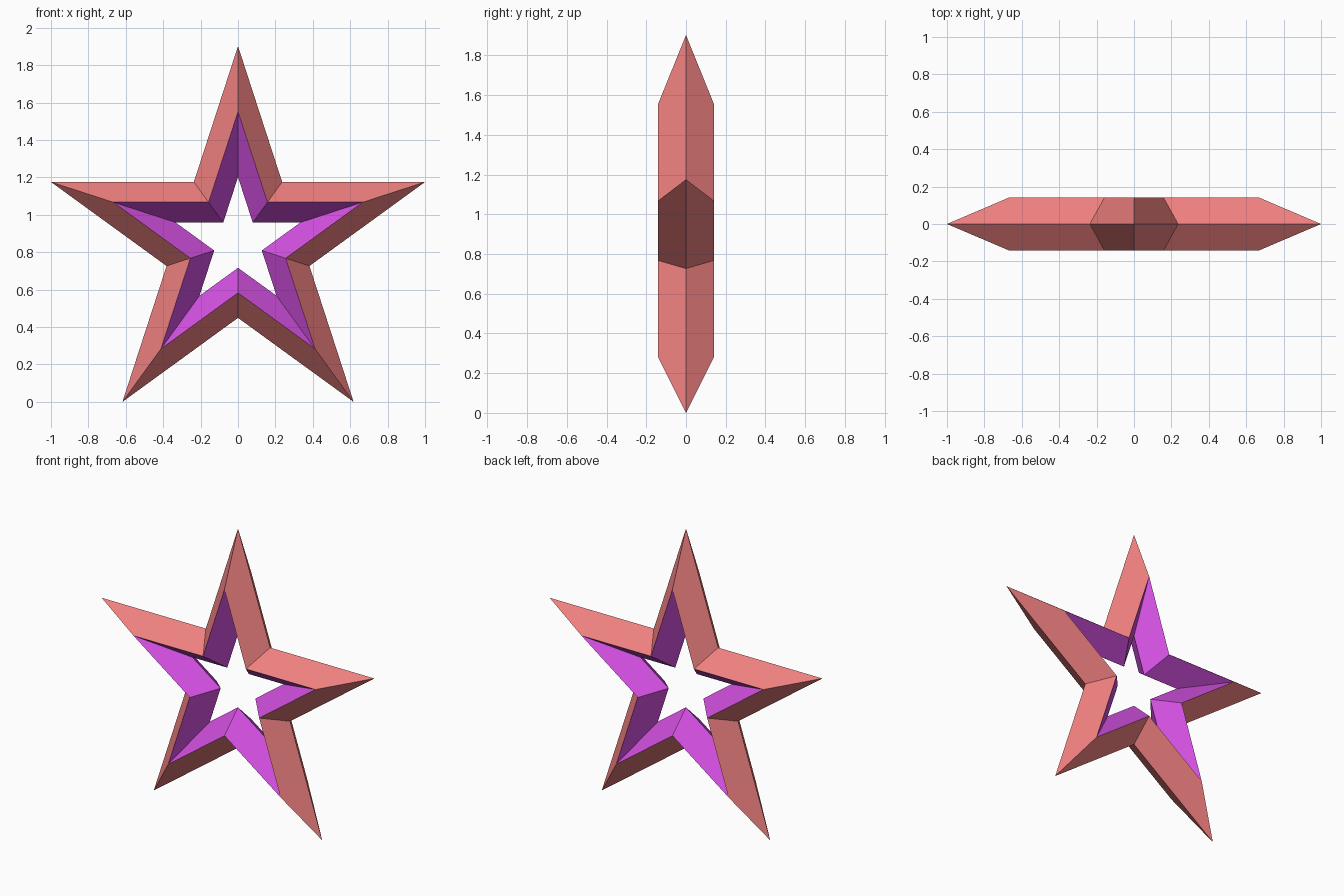
import bpy, bmesh, math

if "Cube" in bpy.data.objects:
    bpy.data.objects.remove(bpy.data.objects["Cube"])

R = 1.0515                      # outer tip radius, gives a 2 unit span
NOTCH = 0.382                   # notch radius / tip radius of a pentagram
CENTRE_Z = R * math.cos(math.radians(36))
HALF_DEPTH = 0.142


def material(name, rgb):
    m = bpy.data.materials.new(name)
    m.diffuse_color = (*rgb, 1)
    m.use_nodes = True
    m.node_tree.nodes["Principled BSDF"].inputs["Base Color"].default_value = m.diffuse_color
    return m


def star_ring(bm, radius, y):
    """Ten vertices of a five-pointed star in the XZ plane."""
    ring = []
    for i in range(10):
        r = radius * (NOTCH if i % 2 else 1)
        a = math.radians(36 * i)
        ring.append(bm.verts.new((r * math.sin(a), y, CENTRE_Z + r * math.cos(a))))
    return ring


# Diamond cross-section swept around the star: outer, front, inner, back ridges
bm = bmesh.new()
section = [(R, 0), (R * 2 / 3, -HALF_DEPTH), (R / 3, 0), (R * 2 / 3, HALF_DEPTH)]
rings = [star_ring(bm, r, y) for r, y in section]

# Outer bevels are coral (slot 0), inner bevels are purple (slot 1)
for k, slot in enumerate((0, 1, 1, 0)):
    a, b = rings[k], rings[(k + 1) % 4]
    for i in range(10):
        j = (i + 1) % 10
        bm.faces.new((a[i], a[j], b[j], b[i])).material_index = slot
bmesh.ops.recalc_face_normals(bm, faces=bm.faces)

mesh = bpy.data.meshes.new("star_frame")
bm.to_mesh(mesh)
bm.free()
mesh.materials.append(material("coral", (0.87, 0.216, 0.216)))
mesh.materials.append(material("purple", (0.65, 0.08, 0.75)))
bpy.context.collection.objects.link(bpy.data.objects.new("star_frame", mesh))
